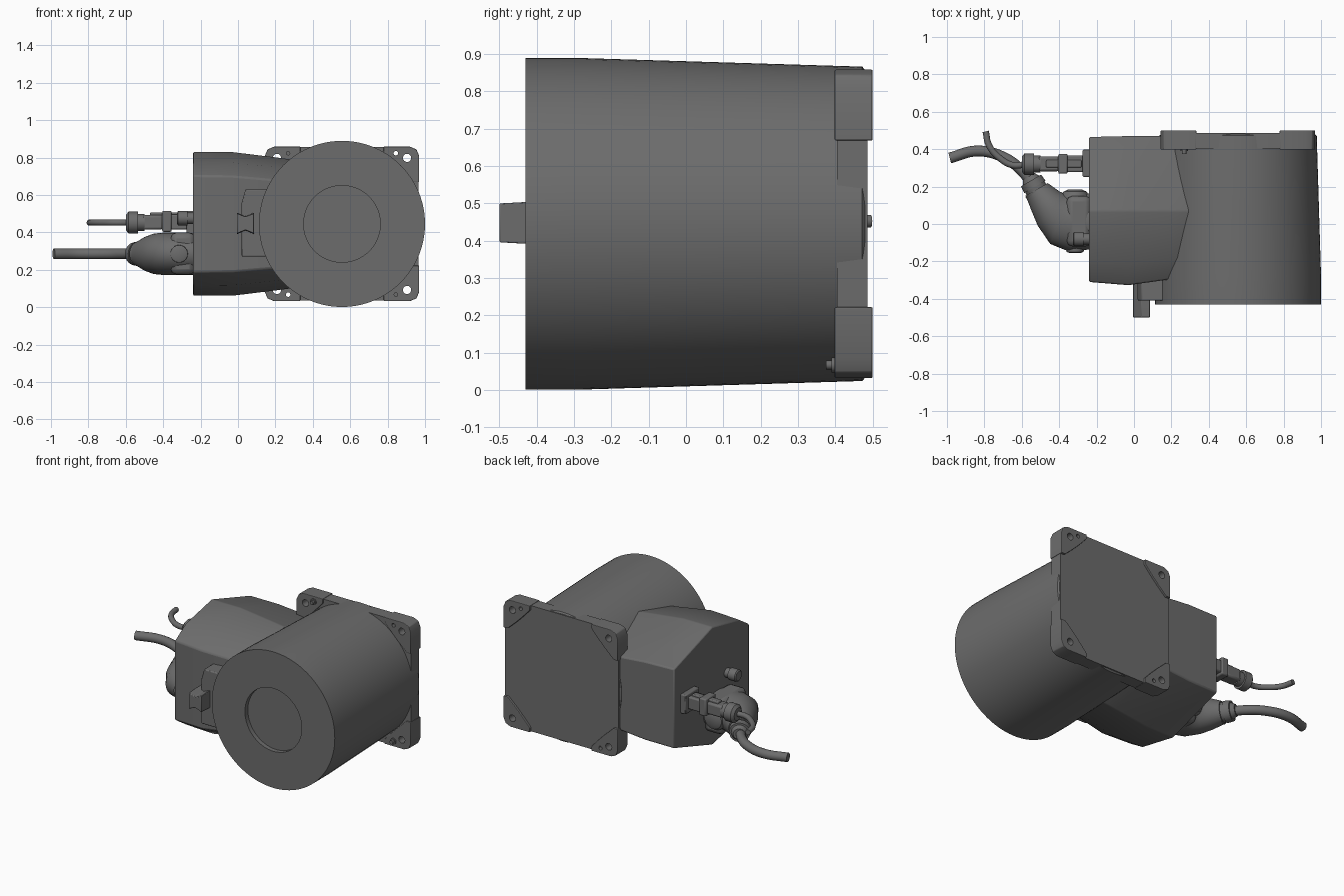
import bpy, bmesh
from math import sin, cos, pi, radians
from mathutils import Vector as V

if "Cube" in bpy.data.objects:
    bpy.data.objects.remove(bpy.data.objects["Cube"])

Z = V((0, 0, 1))
CX, CZ = 0.556, 0.445          # axis of the round housing (runs along y)
DARK = bpy.data.materials.new("dark_grey")
DARK.diffuse_color = (0.15, 0.15, 0.15, 1)
DARK.use_nodes = True
DARK.node_tree.nodes["Principled BSDF"].inputs["Base Color"].default_value = DARK.diffuse_color


def finish(ob, bevel=0, angle=35, seg=2):
    if bevel:
        m = ob.modifiers.new("bevel", 'BEVEL')
        m.width, m.segments, m.limit_method = bevel, seg, 'ANGLE'
        m.angle_limit = radians(25)
    bpy.ops.object.select_all(action='DESELECT')
    ob.select_set(True)
    bpy.context.view_layer.objects.active = ob
    bpy.ops.object.shade_smooth_by_angle(angle=radians(angle))
    return ob


def loft(name, rings, bevel=0, angle=35):
    """Skin a list of equal-sized vertex rings and cap both ends."""
    bm = bmesh.new()
    rows = [[bm.verts.new(p) for p in r] for r in rings]
    n = len(rows[0])
    for a, b in zip(rows, rows[1:]):
        for i in range(n):
            j = (i + 1) % n
            bm.faces.new((a[i], a[j], b[j], b[i]))
    bm.faces.new(rows[0][::-1])
    bm.faces.new(rows[-1])
    bmesh.ops.recalc_face_normals(bm, faces=bm.faces)
    me = bpy.data.meshes.new(name)
    bm.to_mesh(me)
    bm.free()
    me.materials.append(DARK)
    ob = bpy.data.objects.new(name, me)
    bpy.context.collection.objects.link(ob)
    return finish(ob, bevel, angle)


def ring(c, d, a, b=None, n=32):
    """Ellipse around c, facing d; a is the horizontal and b the upright half size."""
    d = V(d).normalized()
    u = d.cross(Z).normalized()
    v = u.cross(d)
    b = a if b is None else b
    return [V(c) + u * a * cos(2 * pi * i / n) + v * b * sin(2 * pi * i / n) for i in range(n)]


def turned(name, start, d, steps, n=32, bevel=0):
    """Turned part: steps are (distance along d, radius)."""
    d = V(d).normalized()
    return loft(name, [ring(V(start) + d * t, d, r, n=n) for t, r in steps], bevel)


def prism(name, pts, y0, y1, bevel=0):
    """Profile in x, z pushed along y."""
    return loft(name, [[V((x, y, z)) for x, z in pts] for y in (y0, y1)], bevel)


def box(name, x0, x1, y0, y1, z0, z1, bevel=0.006):
    return prism(name, [(x0, z0), (x1, z0), (x1, z1), (x0, z1)], y0, y1, bevel)


def cable(name, pts, r):
    cu = bpy.data.curves.new(name, 'CURVE')
    cu.dimensions = '3D'
    cu.bevel_depth, cu.bevel_resolution, cu.use_fill_caps = r, 5, True
    cu.materials.append(DARK)
    sp = cu.splines.new('BEZIER')
    sp.bezier_points.add(len(pts) - 1)
    for bp, p in zip(sp.bezier_points, pts):
        bp.co = p
        bp.handle_left_type = bp.handle_right_type = 'AUTO'
    ob = bpy.data.objects.new(name, cu)
    bpy.context.collection.objects.link(ob)


# Round housing with recessed front disc
turned("round_housing", (CX, 0, CZ), (0, 1, 0),
       [(0.480, 0.412), (0.472, 0.421), (-0.28, 0.444), (-0.43, 0.444),
        (-0.43, 0.205), (-0.40, 0.205)], n=96)

# Square rear flange with rounded corners
def rounded(h, r):
    return [(CX + sx * (h - r) + r * cos(a0 + k * pi / 12), CZ + sz * (h - r) + r * sin(a0 + k * pi / 12))
            for sx, sz, a0 in ((1, 1, 0), (-1, 1, pi / 2), (-1, -1, pi), (1, -1, 1.5 * pi))
            for k in range(7)]

H = 0.413
plate = prism("rear_flange", rounded(H - 0.003, 0.05), 0.405, 0.486)

# Corner feet and bolt holes
pads, holes = [plate], []
foot = [(0.05, 0), (0.19, 0), (0.19, 0.03), (0.135, 0.09), (0.09, 0.135), (0.03, 0.19),
        (0, 0.19), (0, 0.05), (0.015, 0.015)]
for i, (sx, sz) in enumerate(((1, 1), (-1, 1), (-1, -1), (1, -1))):
    def at(px, pz):
        return CX + sx * (H - px), CZ + sz * (H - pz)
    pads.append(prism(f"corner_foot_{i}", [at(*p) for p in foot], 0.398, 0.5, 0.004))
    for k, (px, pz, r) in enumerate(((0.065, 0.06, 0.022), (0.125, 0.035, 0.012))):
        x, z = at(px, pz)
        if k and sx * sz < 0:       # bolts fill two of the small holes
            turned(f"flange_bolt_{i}", (x, 0.375, z), (0, 1, 0),
                   [(0, 0.012), (0.015, 0.012), (0.015, 0.02), (0.03, 0.02), (0.03, 0.012), (0.12, 0.012)], 12)
        else:
            holes.append(turned(f"hole_cutter_{i}_{k}", (x, 0.35, z), (0, 1, 0), [(0, r), (0.2, r)], 24))
for ob in pads:
    for c in holes:
        m = ob.modifiers.new("hole", 'BOOLEAN')
        m.object, m.solver = c, 'EXACT'
deps = bpy.context.evaluated_depsgraph_get()
baked = [bpy.data.meshes.new_from_object(o.evaluated_get(deps)) for o in pads]
for ob, me in zip(pads, baked):
    ob.modifiers.clear()
    ob.data = me
    finish(ob, 0, 30)
for c in holes:
    bpy.data.objects.remove(c)

# Terminal box: rounded-roof section running into the housing
def section(x, yf, yb, top, side):
    half = [(yf, side), (yf + 0.11, side + (top - side) * 0.56), (0.07, top), (yb, side)]
    return [V((x, y, CZ + z)) for y, z in half] + [V((x, y, CZ - z)) for y, z in half[::-1]]

loft("terminal_box", [section(-0.24, -0.31, 0.465, 0.385, 0.258), section(-0.03, -0.327, 0.47, 0.385, 0.255),
                      section(0.20, -0.295, 0.47, 0.357, 0.235), section(0.40, -0.27, 0.47, 0.33, 0.21)], 0.008, 38)

# Front bracket panel and its lug
prism("bracket_panel", [(0.02, 0.27), (0.16, 0.27), (0.16, 0.63), (0.04, 0.63), (0.02, 0.56)], -0.41, -0.28, 0.006)
lug = [(-0.005, 0.39), (0.04, 0.41), (0.085, 0.39), (0.085, 0.505), (0.04, 0.485), (-0.005, 0.505)]
loft("bracket_lug", [[V((x, y, 0.447 + (z - 0.447) * s)) for x, z in lug]
                     for y, s in ((-0.5, 0.93), (-0.43, 1), (-0.30, 1))], 0.004)

# Power connector: elbow body, caps, gland and cable
PZ = 0.285
def bend(x, y, ang, a, b):
    return ring((x, y, PZ), (cos(radians(ang)), sin(radians(ang)), 0), a, b, 40)

loft("power_elbow", [bend(-0.23, 0.015, 180, 0.15, 0.112), bend(-0.34, 0.005, 178, 0.153, 0.113),
                     bend(-0.40, 0.025, 160, 0.14, 0.113), bend(-0.44, 0.075, 138, 0.112, 0.109),
                     bend(-0.475, 0.125, 124, 0.09, 0.095), bend(-0.52, 0.185, 120, 0.068, 0.068)], 0, 50)
box("power_socket", -0.36, -0.23, -0.12, 0.15, 0.175, 0.398, 0.03)
turned("elbow_front_cap", (-0.315, -0.155, PZ), (0, 1, 0), [(0, 0.03), (0.006, 0.046), (0.06, 0.05)])
turned("elbow_rear_cap", (-0.315, 0.185, PZ), (0, -1, 0), [(0, 0.035), (0.012, 0.062), (0.035, 0.075), (0.09, 0.08)])
turned("power_gland", (-0.505, 0.155, PZ), (-0.5, 0.86, 0),
       [(0, 0.07), (0.03, 0.07), (0.03, 0.06), (0.05, 0.06), (0.05, 0.066), (0.09, 0.062),
        (0.09, 0.05), (0.115, 0.036)])
cable("power_cable", [(-0.545, 0.215, PZ), (-0.60, 0.285, PZ), (-0.70, 0.358, PZ),
                      (-0.84, 0.39, PZ), (-0.985, 0.353, PZ)], 0.029)

# Signal connector: socket, stepped body, latch, gland and cable
SY, SZ = 0.322, 0.452
box("signal_socket", -0.275, -0.23, SY - 0.07, SY + 0.075, 0.39, 0.515)
box("signal_body", -0.36, -0.26, SY - 0.045, SY + 0.045, 0.415, 0.495, 0.008)
box("signal_collar", -0.405, -0.355, SY - 0.053, SY + 0.053, 0.402, 0.515, 0.008)
box("signal_shell", -0.51, -0.40, SY - 0.04, SY + 0.04, 0.415, 0.492, 0.012)
box("signal_latch", -0.47, -0.28, SY - 0.02, SY + 0.02, 0.48, 0.506)
turned("signal_gland", (-0.50, SY - 0.002, SZ), (-1, 0, 0),
       [(0, 0.045), (0.035, 0.045), (0.035, 0.058), (0.085, 0.058), (0.1, 0.04), (0.1, 0.022)])
cable("signal_cable", [(-0.58, 0.318, SZ), (-0.65, 0.315, SZ), (-0.715, 0.35, SZ),
                       (-0.775, 0.42, SZ), (-0.793, 0.495, SZ)], 0.017)

# Small capped port on the terminal box
turned("side_port", (-0.23, -0.08, 0.475), (-1, 0, 0),
       [(0, 0.03), (0.04, 0.03), (0.04, 0.038), (0.09, 0.038), (0.096, 0.03)], 24)
